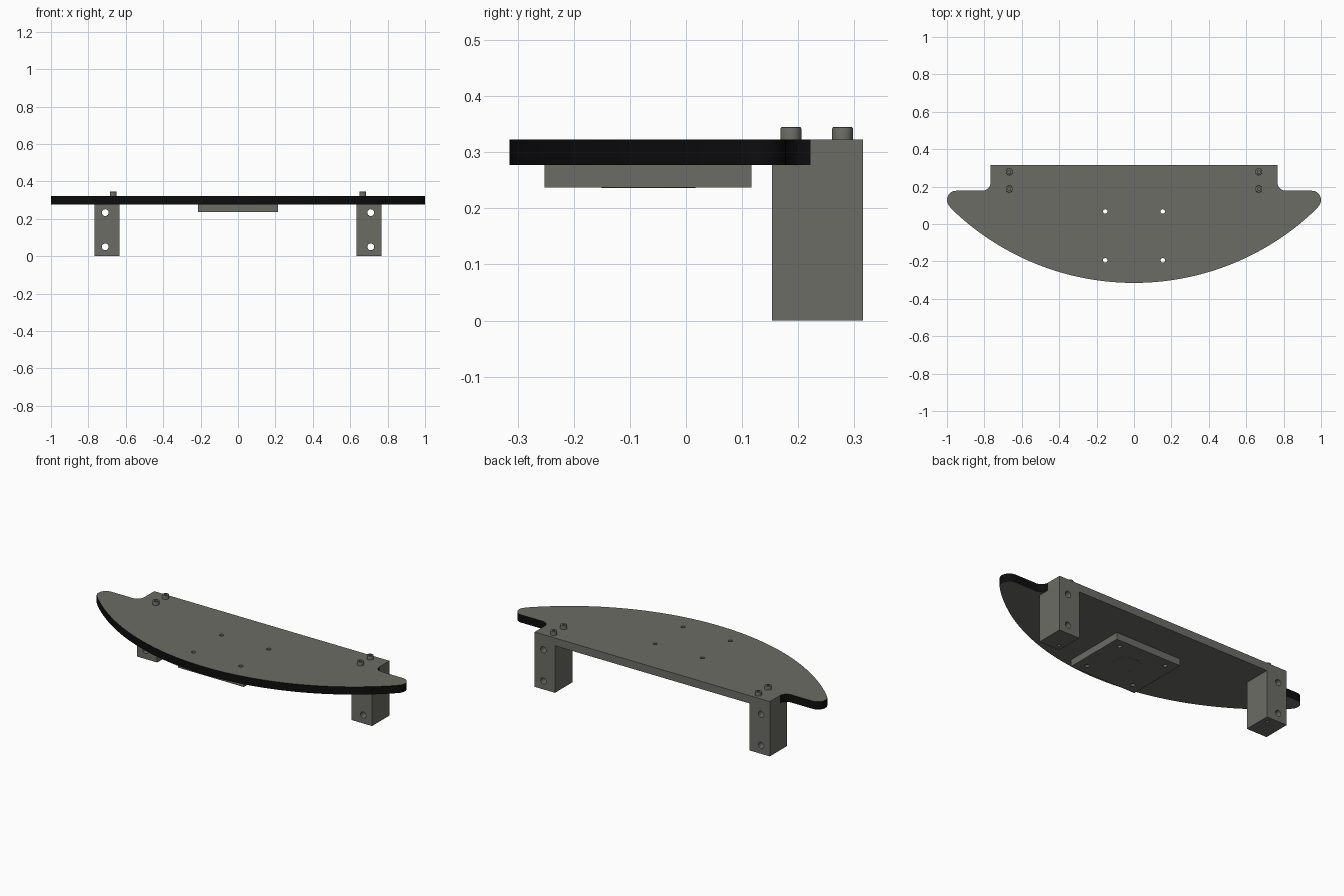
import bpy, bmesh, math
from mathutils import Matrix

if "Cube" in bpy.data.objects:
    bpy.data.objects.remove(bpy.data.objects["Cube"])


def material(name, rgb):
    m = bpy.data.materials.new(name)
    m.diffuse_color = (*rgb, 1)
    m.use_nodes = True
    m.node_tree.nodes["Principled BSDF"].inputs["Base Color"].default_value = m.diffuse_color
    return m


GREY = material("warm grey", (0.15, 0.15, 0.133))
BLACK = material("black edge", (0.004, 0.004, 0.004))


def finish(name, bm):
    bmesh.ops.recalc_face_normals(bm, faces=bm.faces[:])
    me = bpy.data.meshes.new(name)
    bm.to_mesh(me)
    bm.free()
    ob = bpy.data.objects.new(name, me)
    bpy.context.collection.objects.link(ob)
    me.materials.append(GREY)
    return ob


def box(name, x0, x1, y0, y1, z0, z1):
    bm = bmesh.new()
    m = Matrix.Translation(((x0 + x1) / 2, (y0 + y1) / 2, (z0 + z1) / 2)) \
        @ Matrix.Diagonal((x1 - x0, y1 - y0, z1 - z0, 1))
    bmesh.ops.create_cube(bm, size=1, matrix=m)
    return finish(name, bm)


def cylinder(name, loc, r, depth, axis='Z', n=32):
    bm = bmesh.new()
    m = Matrix.Translation(loc)
    if axis == 'Y':
        m = m @ Matrix.Rotation(math.pi / 2, 4, 'X')
    bmesh.ops.create_cone(bm, cap_ends=True, segments=n, radius1=r, radius2=r,
                          depth=depth, matrix=m)
    return finish(name, bm)


def cut(ob, cutters):
    for c in cutters:
        mod = ob.modifiers.new("cut", 'BOOLEAN')
        mod.operation = 'DIFFERENCE'
        mod.solver = 'EXACT'
        mod.object = c
    dg = bpy.context.evaluated_depsgraph_get()
    me = bpy.data.meshes.new_from_object(ob.evaluated_get(dg))
    ob.modifiers.clear()
    ob.data = me
    for c in cutters:
        bpy.data.objects.remove(c)


def smooth(ob):
    bpy.ops.object.select_all(action='DESELECT')
    ob.select_set(True)
    bpy.context.view_layer.objects.active = ob
    bpy.ops.object.shade_smooth_by_angle(angle=math.radians(30))


def arc(cx, cy, r, a0, a1, n):
    return [(cx + r * math.cos(math.radians(a0 + (a1 - a0) * i / n)),
             cy + r * math.sin(math.radians(a0 + (a1 - a0) * i / n)))
            for i in range(n + 1)]


Z0, Z1 = 0.277, 0.323
parts = []

# Board: half outline (back corner, notch fillet, round tip, front arc), mirrored
half = [(0.767, 0.315)]
half += arc(0.811, 0.222, 0.044, 180, 270, 10)
half += arc(0.95, 0.128, 0.05, 90, -45.2, 14)
half += arc(0, 1.085, 1.4, -45.2, -90, 40)[1:]
outline = half + [(-x, y) for x, y in reversed(half[:-1])]
bm = bmesh.new()
face = bm.faces.new([bm.verts.new((x, y, Z0)) for x, y in outline])
ext = bmesh.ops.extrude_face_region(bm, geom=[face])
for v in ext["geom"]:
    if isinstance(v, bmesh.types.BMVert):
        v.co.z = Z1
board = finish("board", bm)
board.data.materials.append(BLACK)
for p in board.data.polygons:  # edge band is black except around the back block
    if abs(p.normal.z) < 0.5 and p.center.y < 0.224:
        p.material_index = 1
plate_holes = [(x, y) for x in (-0.154, 0.154) for y in (-0.194, 0.067)]
cut(board, [cylinder("cutter", (x, y, 0.3), 0.012, 0.2) for x, y in plate_holes])
parts.append(board)

# Swivel plate under the board with bolt holes, access hole and centre disc
plate = box("swivel_plate", -0.214, 0.214, -0.252, 0.117, 0.237, Z0)
cut(plate, [cylinder("cutter", (x, y, 0.25), 0.012, 0.2) for x, y in plate_holes])
disc = cylinder("swivel_disc", (0, -0.067, 0.2425), 0.084, 0.013, n=48)
cut(disc, [cylinder("cutter", (-0.056, -0.088, 0.236), 0.01, 0.02)])
parts += [plate, disc]

# Legs with mounting holes, and socket-head screws on top
for side, s in (("left", -1), ("right", 1)):
    xs = sorted((s * 0.634, s * 0.767))
    leg = box(side + "_leg", xs[0], xs[1], 0.153, 0.315, 0, Z0)
    cutters = [cylinder("cutter", (s * 0.71, 0.234, z), 0.018, 0.3, 'Y')
               for z in (0.05, 0.233)]
    cutters.append(cylinder("cutter", (s * 0.667, 0.19 if s > 0 else 0.278, 0),
                            0.008, 0.04))
    cut(leg, cutters)
    parts.append(leg)
    for place, y in (("front", 0.187), ("back", 0.279)):
        screw = cylinder(f"{side}_{place}_screw", (s * 0.667, y, 0.333), 0.0185, 0.024)
        bm = bmesh.new()
        bm.from_mesh(screw.data)
        rim = [e for e in bm.edges if all(v.co.z > 0.34 for v in e.verts)]
        bmesh.ops.bevel(bm, geom=rim, offset=0.003, segments=2, affect='EDGES', profile=0.5)
        bm.to_mesh(screw.data)
        bm.free()
        cut(screw, [cylinder("cutter", (s * 0.667, y, 0.345), 0.009, 0.02, n=6)])
        parts.append(screw)

for ob in parts:
    smooth(ob)
